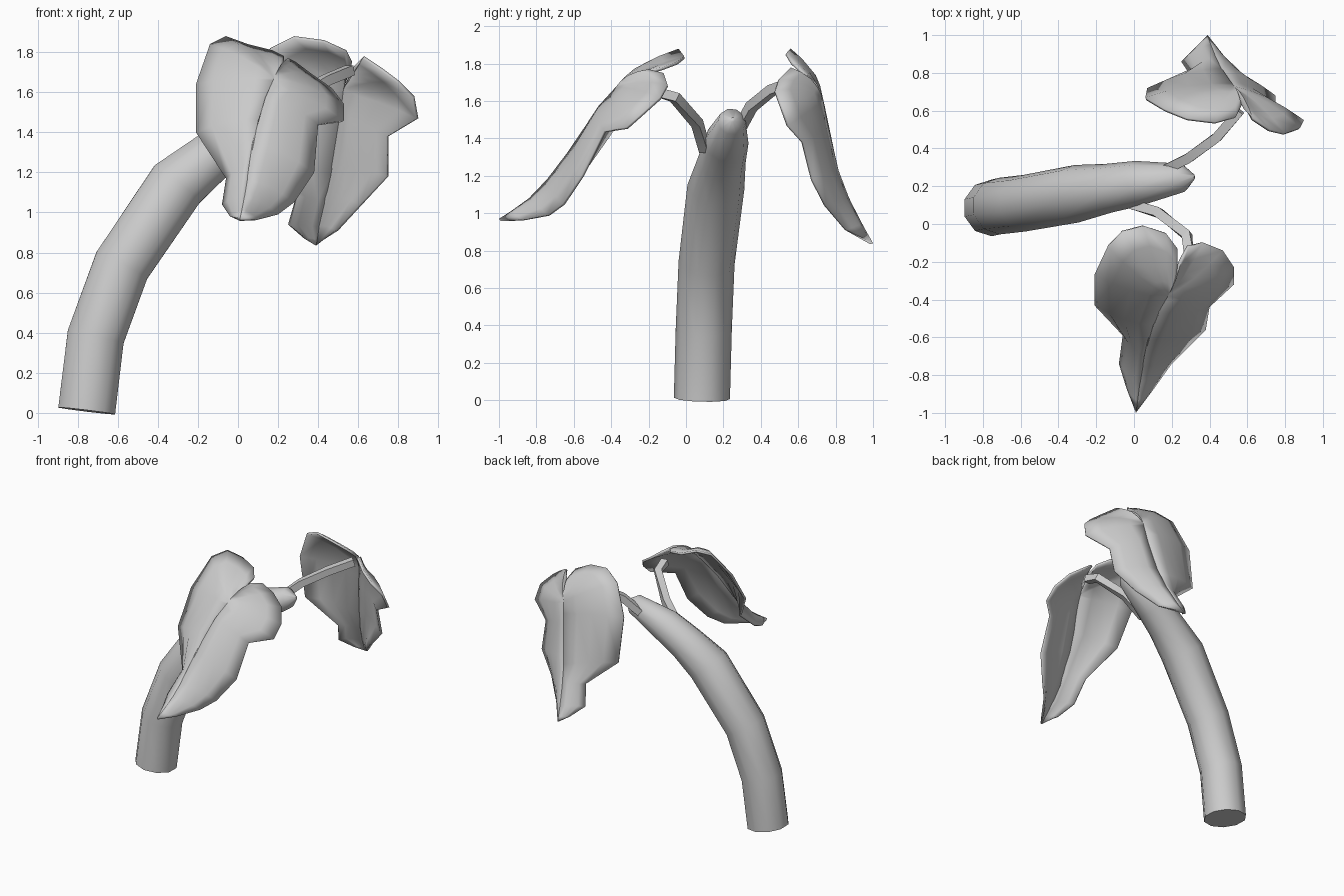
import bpy, bmesh, math
from mathutils import Vector

if "Cube" in bpy.data.objects:
    bpy.data.objects.remove(bpy.data.objects["Cube"], do_unlink=True)

GREY = (0.6, 0.6, 0.6, 1)
mat = bpy.data.materials.new("plain grey")
mat.use_nodes = True
mat.diffuse_color = GREY
for node in mat.node_tree.nodes:
    if node.type == "BSDF_PRINCIPLED":
        node.inputs["Base Color"].default_value = GREY


def finish(bm, name, angle):
    """Turn a bmesh into a named, shaded object."""
    mesh = bpy.data.meshes.new(name)
    bm.to_mesh(mesh)
    bm.free()
    mesh.materials.append(mat)
    obj = bpy.data.objects.new(name, mesh)
    bpy.context.collection.objects.link(obj)
    bpy.ops.object.select_all(action="DESELECT")
    bpy.context.view_layer.objects.active = obj
    obj.select_set(True)
    bpy.ops.object.shade_smooth_by_angle(angle=math.radians(angle))
    return obj


def tube(name, path, radii, sides, up, angle):
    """Sweep a regular polygon along a path and cap both ends."""
    bm = bmesh.new()
    pts = [Vector(p) for p in path]
    rings = []
    for i, (p, r) in enumerate(zip(pts, radii)):
        along = pts[min(i + 1, len(pts) - 1)] - pts[max(i - 1, 0)]
        u = along.cross(up).normalized()
        v = u.cross(along).normalized()
        ring = []
        for k in range(sides):
            a = math.tau * (k + 0.5) / sides
            ring.append(bm.verts.new(p + r * (u * math.cos(a) + v * math.sin(a))))
        rings.append(ring)
    for low, high in zip(rings, rings[1:]):
        for k in range(sides):
            j = (k + 1) % sides
            bm.faces.new((low[k], low[j], high[j], high[k]))
    bm.faces.new(rings[0])
    bm.faces.new(rings[-1])
    bmesh.ops.recalc_face_normals(bm, faces=bm.faces)
    return finish(bm, name, angle)


def on_rib(rib, u):
    """Point at fraction u of the rib's points."""
    s = u * (len(rib) - 1)
    i = min(int(s), len(rib) - 2)
    return rib[i].lerp(rib[i + 1], s - i)


def leaf(name, rib, sides, out, bulge=0.03, rows=4):
    """Loft both halves of a leaf from its centre rib to its rim."""
    bm = bmesh.new()
    rib = [Vector(p) for p in rib]
    out = Vector(out).normalized()
    axis = rib[-1] - rib[0]
    for side in sides:
        rim = [rib[0]] + [Vector(p) for p in side] + [rib[-1]]
        grid, u = [], 0
        for p in rim:
            u = max(u, min(1, (p - rib[0]).dot(axis) / axis.length_squared))
            start = on_rib(rib, u)
            puff = out * bulge * min(1, (p - start).length * 4)
            grid.append([bm.verts.new(start.lerp(p, k / rows)
                                      + puff * math.sin(math.pi * k / rows))
                         for k in range(rows + 1)])
        for a, b in zip(grid, grid[1:]):
            for k in range(rows):
                bm.faces.new((a[k], a[k + 1], b[k + 1], b[k]))
    bmesh.ops.remove_doubles(bm, verts=bm.verts, dist=0.002)
    bmesh.ops.recalc_face_normals(bm, faces=bm.faces)
    if sum(f.normal.dot(out) * f.calc_area() for f in bm.faces) < 0:
        bmesh.ops.reverse_faces(bm, faces=bm.faces)
    obj = finish(bm, name, 50)
    solid = obj.modifiers.new("thickness", "SOLIDIFY")
    solid.thickness = 0.016
    solid.offset = -1
    return obj


# Bent main stem, narrowing to a blunt tip
tube("main_stem",
     [(-.755, .085, .01), (-.71, .095, .38), (-.58, .11, .735), (-.305, .16, 1.14),
      (-.13, .19, 1.28), (.02, .215, 1.38), (.26, .245, 1.49), (.32, .25, 1.5)],
     [.15, .15, .15, .153, .13, .12, .075, .012], 10, Vector((0, 1, 0)), 50)

# Square leaf stalks
up = Vector((0, 0, 1))
tube("front_stalk", [(.0, .1, 1.34), (.13, .06, 1.48), (.28, -.06, 1.62), (.29, -.16, 1.65)],
     [.036] * 4, 4, up, 20)
tube("back_stalk", [(.17, .29, 1.46), (.29, .35, 1.57), (.44, .46, 1.66), (.56, .6, 1.71)],
     [.036] * 4, 4, up, 20)

# Front leaf: rib, then the rim of each half from notch to tip
leaf("front_leaf",
     [(.18, -.38, 1.67), (.13, -.48, 1.56), (.08, -.58, 1.4), (.05, -.72, 1.2),
      (.03, -.86, 1.06), (.01, -1, .97)],
     [[(.23, -.25, 1.74), (.23, -.13, 1.78), (.17, -.05, 1.81), (.05, -.01, 1.84),
       (-.06, -.04, 1.88), (-.14, -.12, 1.84), (-.21, -.27, 1.64), (-.21, -.43, 1.4),
       (-.06, -.59, 1.17), (-.08, -.74, 1.04), (-.04, -.87, .98)],
      [(.25, -.2, 1.77), (.29, -.12, 1.75), (.37, -.1, 1.69), (.47, -.14, 1.62),
       (.53, -.23, 1.54), (.53, -.32, 1.46), (.4, -.44, 1.44), (.38, -.56, 1.2),
       (.28, -.66, 1.05), (.2, -.74, .99), (.1, -.88, .965)]],
     (0, -.7, .7))

# Back leaf
leaf("back_leaf",
     [(.53, .73, 1.62), (.5, .77, 1.4), (.46, .83, 1.17), (.42, .91, 1), (.39, 1, .84)],
     [[(.57, .63, 1.75), (.54, .57, 1.81), (.43, .54, 1.86), (.28, .56, 1.88),
       (.16, .61, 1.82), (.06, .67, 1.6), (.07, .72, 1.27), (.29, .8, 1.08),
       (.25, .86, .94), (.33, .94, .87)],
      [(.58, .61, 1.73), (.63, .56, 1.78), (.72, .5, 1.72), (.8, .48, 1.66),
       (.88, .51, 1.58), (.9, .55, 1.47), (.75, .63, 1.38), (.75, .68, 1.18),
       (.62, .75, 1.04), (.5, .86, .91)]],
     (0, .8, .6))
